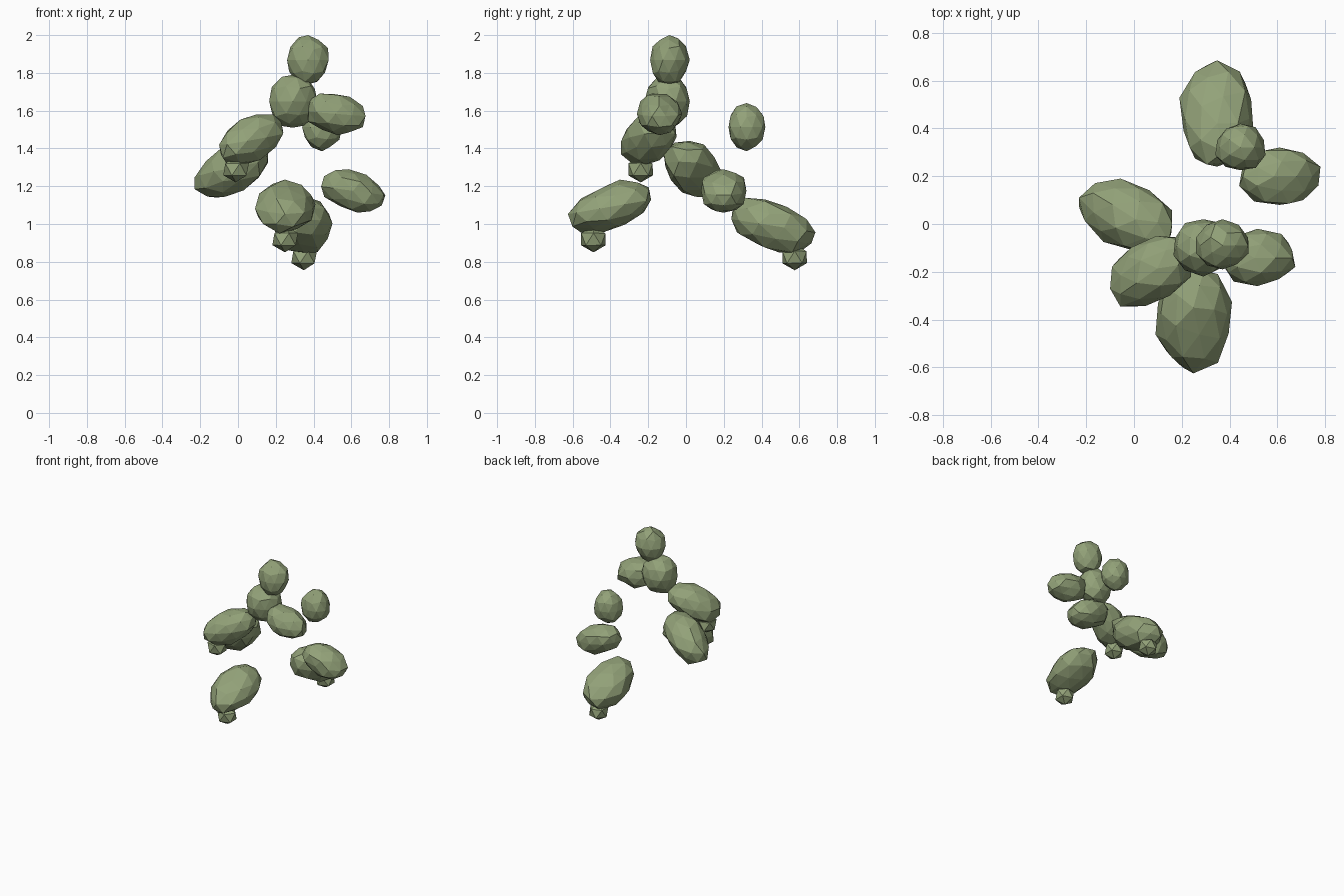
import bpy
import bmesh
import random
from mathutils import Vector

cube = bpy.data.objects.get("Cube")
if cube:
    bpy.data.objects.remove(cube)

# One leaf colour for the whole canopy
LEAF = (0.29, 0.36, 0.19, 1)
leaf = bpy.data.materials.new("leaf green")
leaf.use_nodes = True
leaf.diffuse_color = LEAF
bsdf = leaf.node_tree.nodes["Principled BSDF"]
bsdf.inputs["Base Color"].default_value = LEAF
bsdf.inputs["Roughness"].default_value = 0.9


def clump(name, low, high, axis=(0, 0, 1), stretch=1.0, detail=2, rough=0.07, seed=1):
    """Faceted leaf clump stretched along an axis and fitted between two corners."""
    rng = random.Random(seed)
    axis = Vector(axis).normalized()
    bm = bmesh.new()
    bmesh.ops.create_icosphere(bm, subdivisions=detail, radius=1)
    for v in bm.verts:
        v.co *= 1 + rng.uniform(-rough, rough)
        v.co += axis * v.co.dot(axis) * (stretch - 1)
    # Fit the rough shape to its extents
    for i in range(3):
        values = [v.co[i] for v in bm.verts]
        least, span = min(values), max(values) - min(values)
        for v in bm.verts:
            v.co[i] = low[i] + (v.co[i] - least) / span * (high[i] - low[i])
    # Merge nearly flat neighbours into larger facets
    bmesh.ops.dissolve_limit(bm, angle_limit=0.16, verts=bm.verts, edges=bm.edges)
    mesh = bpy.data.meshes.new(name)
    bm.to_mesh(mesh)
    bm.free()
    mesh.materials.append(leaf)
    obj = bpy.data.objects.new(name, mesh)
    bpy.context.collection.objects.link(obj)
    return obj


# Crown of the tree
clump("crown_top", (.26, -.19, 1.74), (.48, .02, 2), seed=3)
clump("crown_middle", (.165, -.22, 1.51), (.42, .02, 1.79), seed=4)
clump("crown_left", (.37, -.26, 1.47), (.675, -.02, 1.69), (1, 0, -.25), 1.5, seed=5)
clump("back_upper", (.34, .225, 1.385), (.55, .42, 1.64), seed=6)

# Side clumps
clump("front_right", (-.1, -.345, 1.31), (.24, -.05, 1.58), (1, .4, .5), 1.7, seed=7)
clump("right_side", (-.23, -.12, 1.14), (.16, .19, 1.44), (1, -.35, .55), 1.8, seed=8)
clump("left_side", (.44, .08, 1.06), (.78, .32, 1.29), (1, 0, -.35), 1.7, seed=9)

# Low drooping clumps at front and back
clump("front_low", (.09, -.625, .95), (.41, -.185, 1.235), (0, 1, .5), 1.8, seed=10)
clump("back_low", (.19, .24, .85), (.5, .685, 1.14), (0, 1, -.4), 1.8, seed=11)

# Small buds hanging beneath
for name, x, y, z in (("front_right_bud", -.01, -.24, 1.29),
                      ("front_low_bud", .25, -.49, .92),
                      ("back_low_bud", .35, .575, .825)):
    r = Vector((.068, .065, .07))
    c = Vector((x, y, z))
    clump(name, c - r, c + r, detail=1, rough=.03)
